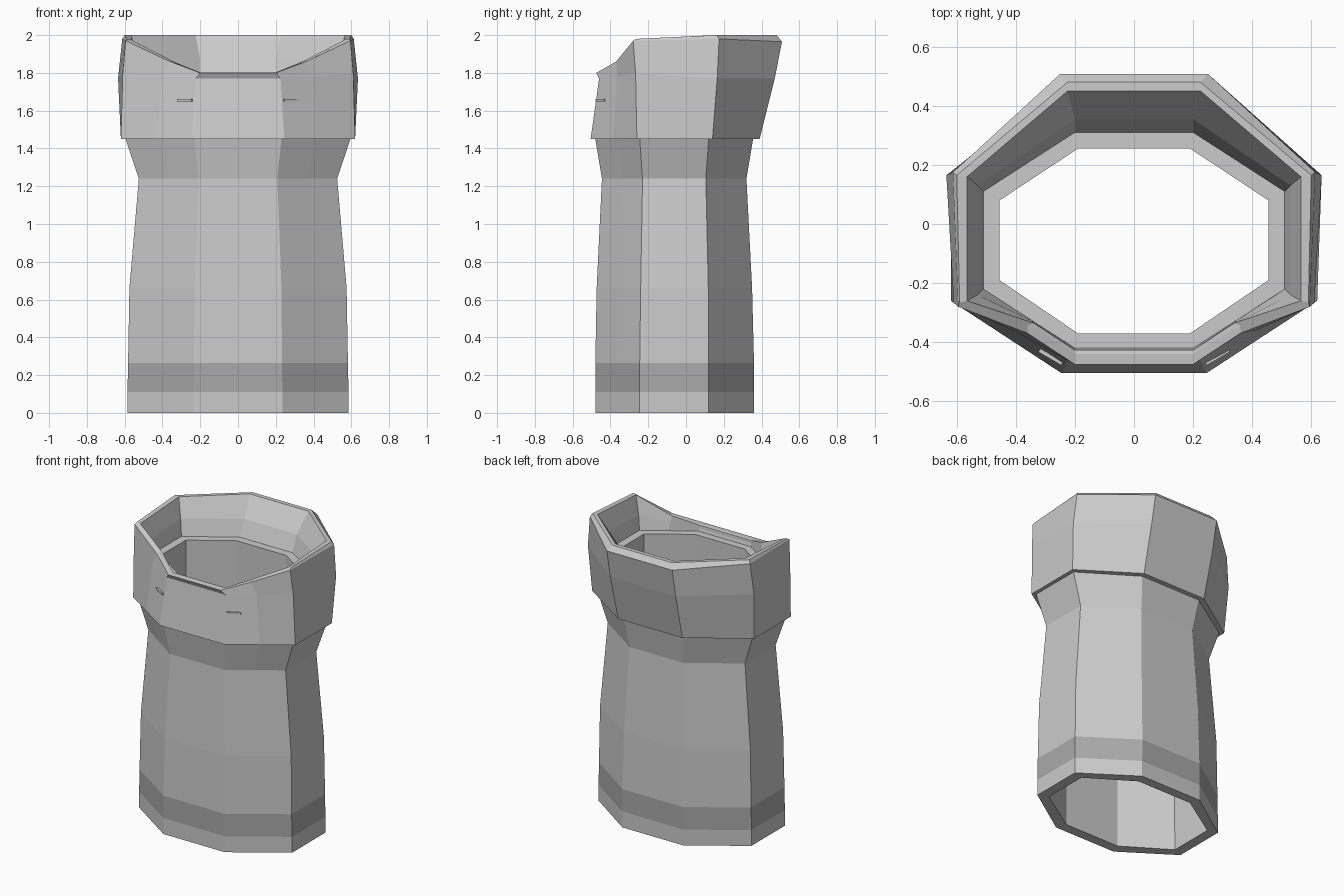
import bpy
from math import radians


def flat(z, sx, yf, ysf, ysb, yb, cx):
    """Right half of a level eight-sided ring, front to back (diagonal has a midpoint)."""
    return [(cx, yf, z), ((cx + sx) / 2, (yf + ysf) / 2, z), (sx, ysf, z),
            (sx, ysb, z), (cx, yb, z)]


def loft(name, halves, closed=False):
    """Mirror each half ring and skin neighbouring rings with quads."""
    verts = []
    for h in halves:
        verts += h + [(-x, y, z) for x, y, z in reversed(h)]
    n = 10
    faces = []
    count = len(halves)
    for r in range(count if closed else count - 1):
        a, b = r * n, ((r + 1) % count) * n
        for i in range(n):
            j = (i + 1) % n
            faces.append((a + i, a + j, b + j, b + i))
    mesh = bpy.data.meshes.new(name)
    mesh.from_pydata(verts, [], faces)
    mesh.update()
    obj = bpy.data.objects.new(name, mesh)
    bpy.context.collection.objects.link(obj)
    return obj


# Hollow tube body: outside upward, ledge inside the collar, inside downward
body = loft("tube_body", [
    flat(0.00, .585, -.48, -.245, .12, .36, .235),
    flat(0.11, .585, -.48, -.245, .12, .36, .235),
    flat(0.265, .582, -.48, -.245, .12, .36, .233),
    flat(0.66, .575, -.473, -.24, .118, .35, .23),
    flat(1.24, .525, -.445, -.23, .105, .32, .208),
    flat(1.45, .595, -.48, -.245, .12, .355, .23),
    flat(1.76, .51, -.42, -.22, .11, .31, .20),
    flat(1.76, .455, -.37, -.19, .08, .255, .19),
    flat(1.24, .455, -.37, -.19, .08, .255, .19),
    flat(0.66, .505, -.405, -.21, .095, .285, .205),
    flat(0.00, .515, -.41, -.215, .10, .295, .21),
], closed=True)

# Darker stripe near the bottom
stripe = bpy.data.materials.new("stripe_grey")
stripe.diffuse_color = (.4, .4, .4, 1)
body.data.materials.append(None)
body.data.materials.append(stripe)
for p in body.data.polygons:
    if 10 <= p.index < 20:
        p.material_index = 1

# Flared collar with a rim dipping at the front
loft("flared_collar", [
    flat(1.45, .595, -.48, -.245, .12, .355, .23),
    flat(1.45, .62, -.505, -.26, .14, .39, .245),
    [(.225, -.46, 1.77), (.40, -.365, 1.78), (.61, -.267, 1.80), (.635, .165, 1.77), (.25, .47, 1.77)],
    [(.20, -.475, 1.80), (.36, -.37, 1.86), (.595, -.28, 1.97), (.613, .175, 1.98), (.25, .508, 1.965)],
    [(.20, -.44, 1.803), (.36, -.345, 1.865), (.59, -.265, 1.98), (.60, .165, 2.0), (.225, .48, 2.0)],
    [(.20, -.427, 1.80), (.34, -.335, 1.86), (.565, -.26, 1.975), (.565, .16, 2.0), (.225, .45, 2.0)],
    [(.20, -.425, 1.78), (.35, -.325, 1.82), (.53, -.24, 1.85), (.53, .13, 1.87), (.20, .355, 1.87)],
    flat(1.76, .51, -.42, -.22, .11, .31, .20),
])

# Tiny creases on the front diagonals of the collar
for side in (1, -1):
    bpy.ops.mesh.primitive_cube_add(size=1, location=(side * .28, -.447, 1.655),
                                    rotation=(0, 0, side * radians(30)))
    crease = bpy.context.object
    crease.name = "collar_crease"
    crease.scale = (.09, .02, .014)
